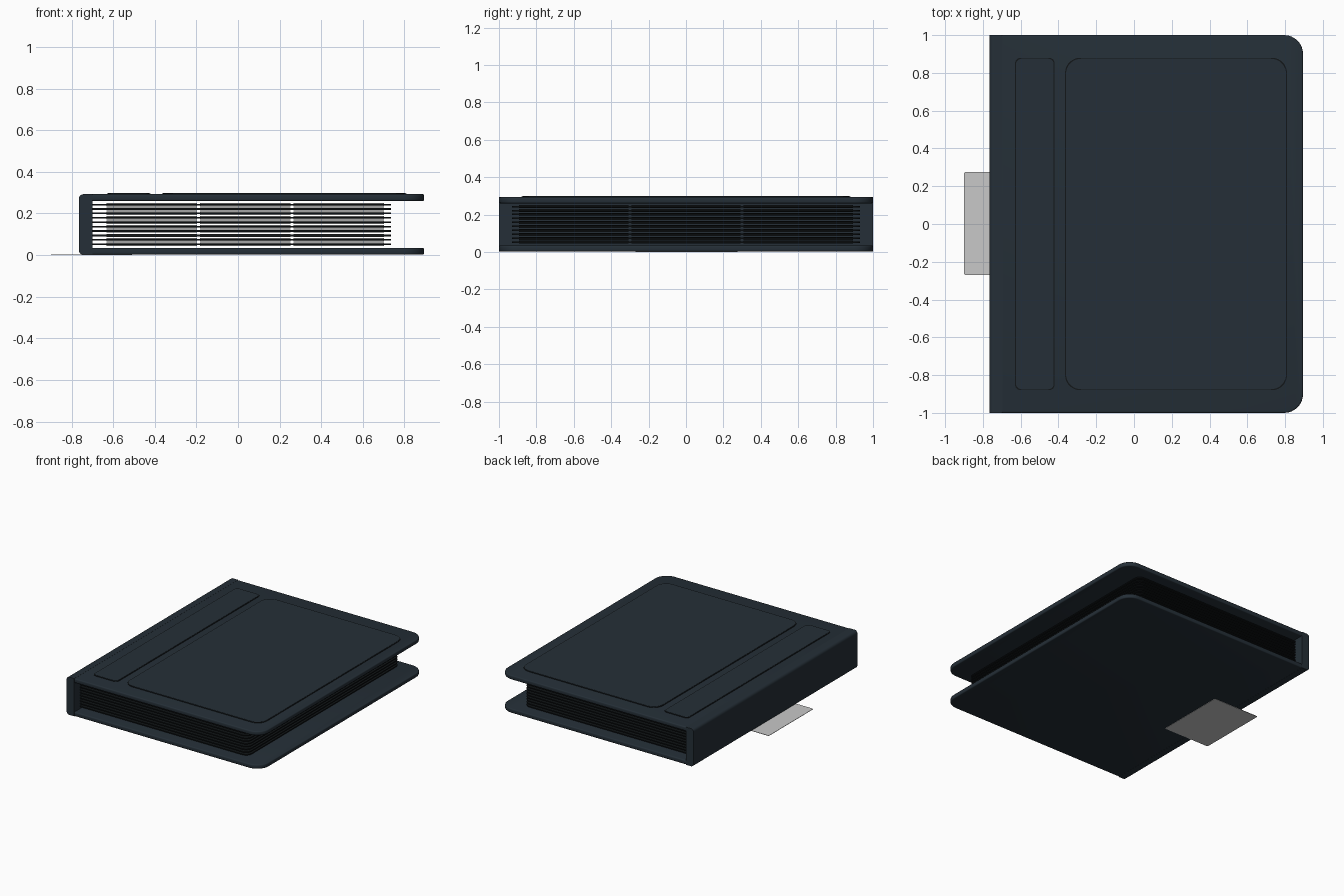
import bpy, bmesh, math

cube = bpy.data.objects.get("Cube")
if cube:
    bpy.data.objects.remove(cube, do_unlink=True)


def material(name, rgb):
    m = bpy.data.materials.new(name)
    m.use_nodes = True
    m.diffuse_color = (*rgb, 1)
    bsdf = next(n for n in m.node_tree.nodes if n.type == 'BSDF_PRINCIPLED')
    bsdf.inputs["Base Color"].default_value = (*rgb, 1)
    return m


SLATE = material("slate cover", (0.018, 0.028, 0.038))
BLACK = material("black page", (0.006, 0.008, 0.009))
SLEEVE = material("grey sleeve edge", (0.28, 0.28, 0.28))
PALE = material("pale grey insert", (0.58, 0.58, 0.58))


def finish(name, bm, *mats):
    bmesh.ops.recalc_face_normals(bm, faces=bm.faces)
    mesh = bpy.data.meshes.new(name)
    bm.to_mesh(mesh)
    bm.free()
    for m in mats:
        mesh.materials.append(m)
    ob = bpy.data.objects.new(name, mesh)
    bpy.context.collection.objects.link(ob)
    bpy.ops.object.select_all(action='DESELECT')
    ob.select_set(True)
    bpy.context.view_layer.objects.active = ob
    bpy.ops.object.shade_smooth_by_angle(angle=math.radians(35))
    return ob


def add_slab(bm, xs, ys, zs, r_left, r_right, bevel=0, steps=8):
    """Flat plate with rounded corners and optionally softened rims."""
    corners = [(xs[1], ys[1], r_right, -1, -1), (xs[0], ys[1], r_left, 1, -1),
               (xs[0], ys[0], r_left, 1, 1), (xs[1], ys[0], r_right, -1, 1)]
    verts = []
    for i, (x, y, r, sx, sy) in enumerate(corners):
        for k in range(steps + 1 if r else 1):
            a = math.pi / 2 * (i + k / steps)
            verts.append(bm.verts.new((x + sx * r + r * math.cos(a),
                                       y + sy * r + r * math.sin(a), zs[0])))
    base = bm.faces.new(verts)
    new = bmesh.ops.extrude_face_region(bm, geom=[base], use_keep_orig=True)["geom"]
    top = next(g for g in new if isinstance(g, bmesh.types.BMFace))
    for v in top.verts:
        v.co.z = zs[1]
    if bevel:
        rims = list(base.edges) + list(top.edges)
        bmesh.ops.bevel(bm, geom=rims, offset=bevel, segments=3, profile=0.5,
                        affect='EDGES')


def slab(name, mat, *args, **kw):
    bm = bmesh.new()
    add_slab(bm, *args, **kw)
    return finish(name, bm, mat)


# Front and back covers
for name, z in (("back_cover", 0.002), ("front_cover", 0.26)):
    slab(name, SLATE, (-0.705, 0.895), (-1, 1), (z, z + 0.033), 0.01, 0.1, bevel=0.008)

# Spine with rounded outer corners
bm = bmesh.new()
bmesh.ops.create_cube(bm, size=1)
for v in bm.verts:
    v.co.x = -0.7325 + v.co.x * 0.065
    v.co.y *= 2
    v.co.z = 0.1475 + v.co.z * 0.291
outer = [e for e in bm.edges if all(v.co.x < -0.75 for v in e.verts)
         and abs(e.verts[0].co.y - e.verts[1].co.y) > 1]
bmesh.ops.bevel(bm, geom=outer, offset=0.022, segments=5, profile=0.5, affect='EDGES')
finish("spine", bm, SLATE)

# Raised cover panels, each on a slightly wider dark seam
for name, xs, r in (("narrow_panel", (-0.63, -0.42), 0.03),
                    ("wide_panel", (-0.365, 0.81), 0.08)):
    slab(name + "_seam", BLACK, xs, (-0.88, 0.88), (0.29, 0.296), r, r)
    slab(name, SLATE, (xs[0] + 0.005, xs[1] - 0.005), (-0.875, 0.875),
         (0.29, 0.298), r, r)

# Stack of pages, each with a three by three grid of sleeves
COUNT = 10
pages, sleeves = bmesh.new(), bmesh.new()
for i in range(COUNT):
    z = 0.052 + i * 0.0212
    add_slab(pages, (-0.702, 0.735), (-0.93, 0.93), (z - 0.004, z + 0.004), 0, 0.05)
    for col in (-1, 0, 1):
        for row in (-1, 0, 1):
            x, y = 0.035 + col * 0.449, row * 0.6
            add_slab(sleeves, (x - 0.217, x + 0.217), (y - 0.292, y + 0.292),
                     (z - 0.008, z + 0.008), 0, 0)
finish("pages", pages, BLACK)
sleeves.normal_update()
for f in sleeves.faces:
    f.material_index = 1 if abs(f.normal.y) > 0.5 else 0
finish("page_sleeves", sleeves, BLACK, SLEEVE)

# Loose insert lying under the spine
slab("loose_insert", PALE, (-0.9, -0.51), (-0.27, 0.275), (0, 0.003), 0.01, 0.01, steps=4)
